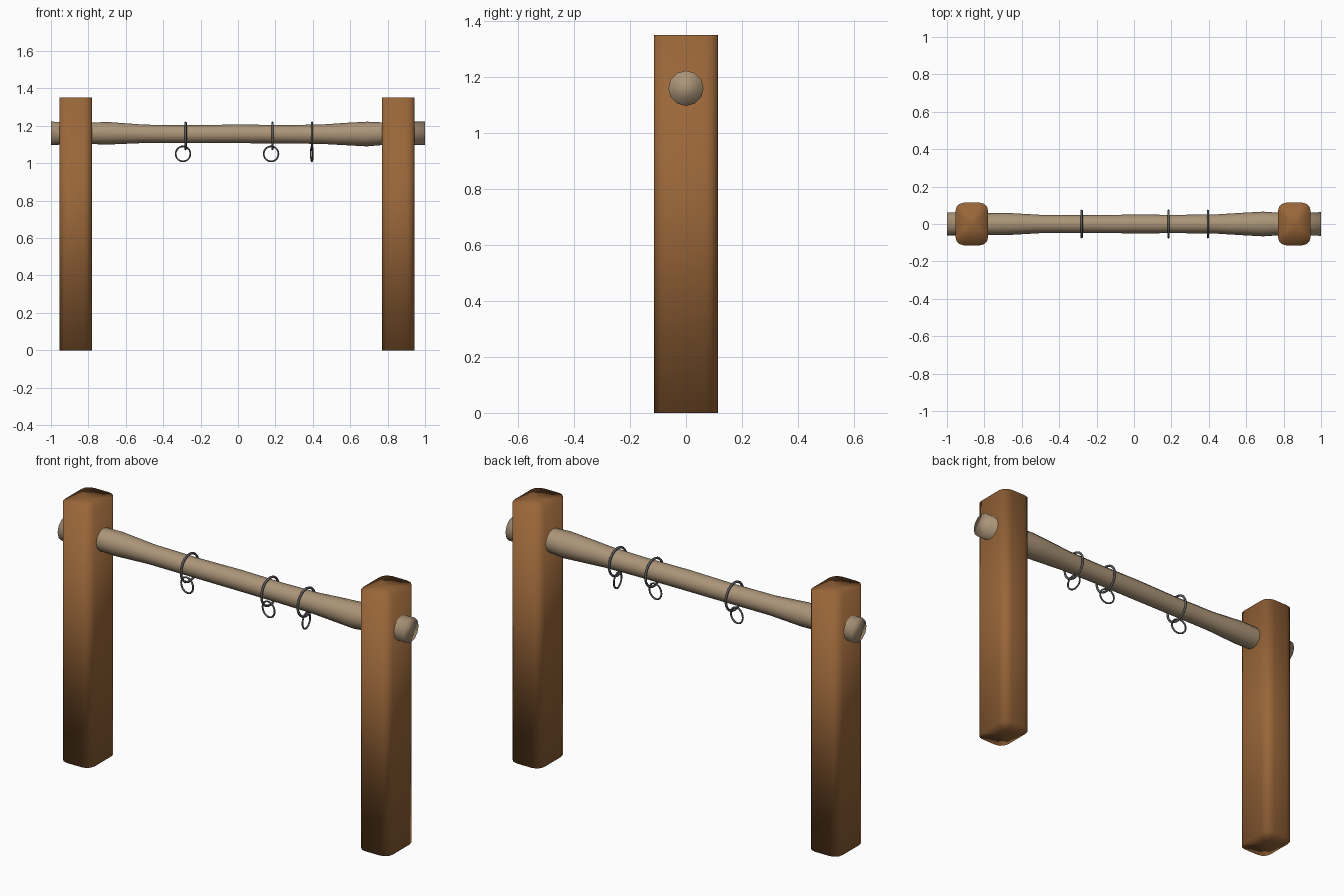
import bpy, bmesh, math
from mathutils import Matrix, Vector

old = bpy.data.objects.get("Cube")
if old:
    bpy.data.objects.remove(old, do_unlink=True)


def material(name, rgb):
    m = bpy.data.materials.new(name)
    m.use_nodes = True
    m.diffuse_color = (*rgb, 1)
    m.node_tree.nodes["Principled BSDF"].inputs["Base Color"].default_value = (*rgb, 1)
    return m


brown = material("brown wood", (0.32, 0.133, 0.041))
tan = material("pale wood", (0.41, 0.30, 0.19))
iron = material("dark iron", (0.10, 0.10, 0.10))


def finish(name, bm, mat):
    bmesh.ops.recalc_face_normals(bm, faces=bm.faces)
    for f in bm.faces:
        f.smooth = True
    me = bpy.data.meshes.new(name)
    bm.to_mesh(me)
    bm.free()
    me.materials.append(mat)
    ob = bpy.data.objects.new(name, me)
    bpy.context.collection.objects.link(ob)
    return ob


def post(name, x):
    # Square timber with rounded upright edges and softly shaded ends
    bm = bmesh.new()
    bmesh.ops.create_cube(bm, size=1, matrix=Matrix.Translation((x, 0, 0.675))
                          @ Matrix.Diagonal((0.175, 0.228, 1.35, 1)))
    upright = [e for e in bm.edges if abs(e.verts[0].co.z - e.verts[1].co.z) > 1]
    bmesh.ops.bevel(bm, geom=upright, offset=0.045, segments=3, profile=0.5,
                    affect='EDGES')
    caps = [f for f in bm.faces if len(f.verts) > 4]
    bmesh.ops.poke(bm, faces=caps)
    finish(name, bm, brown)


def ring(name, centre, major, minor, turn, segments=28, sides=8):
    # Torus whose axis is x before it is turned about z
    bm = bmesh.new()
    rows = []
    for i in range(segments):
        a = math.tau * i / segments
        row = []
        for j in range(sides):
            b = math.tau * j / sides
            r = major + minor * math.cos(b)
            row.append(bm.verts.new((minor * math.sin(b), r * math.cos(a), r * math.sin(a))))
        rows.append(row)
    for i in range(segments):
        p, q = rows[i], rows[(i + 1) % segments]
        for j in range(sides):
            k = (j + 1) % sides
            bm.faces.new((p[j], q[j], q[k], p[k]))
    bm.transform(Matrix.Translation(centre) @ Matrix.Rotation(math.radians(turn), 4, 'Z'))
    finish(name, bm, iron)


# Upright posts
post("right_post", -0.867)
post("left_post", 0.857)

# Uneven crossbar: station along x, radius, centre height
profile = [(-1, 0.062, 1.16), (-0.78, 0.058, 1.16), (-0.69, 0.06, 1.16),
           (-0.5, 0.049, 1.157), (-0.25, 0.048, 1.155), (0, 0.05, 1.157),
           (0.25, 0.049, 1.155), (0.45, 0.052, 1.155), (0.58, 0.06, 1.156),
           (0.69, 0.066, 1.156), (0.78, 0.06, 1.158), (1, 0.063, 1.16)]
SIDES = 12
bm = bmesh.new()
loops = []
for x, r, z in profile:
    loops.append([bm.verts.new((x, r * math.cos(math.tau * i / SIDES),
                                z + r * math.sin(math.tau * i / SIDES)))
                  for i in range(SIDES)])
for p, q in zip(loops, loops[1:]):
    for i in range(SIDES):
        k = (i + 1) % SIDES
        bm.faces.new((p[i], q[i], q[k], p[k]))
for end in (loops[0], loops[-1]):
    bm.faces.new(end)
finish("crossbar", bm, tan)

# Iron hoops round the bar, each with a small hanging ring
for n, (x, dx, turn) in enumerate([(-0.28, -0.014, 80), (0.185, -0.008, 80), (0.395, 0, 8)], 1):
    ring(f"hoop_{n}", Vector((x, 0, 1.146)), 0.071, 0.006, 0)
    ring(f"hanging_ring_{n}", Vector((x + dx, 0, 1.05)), 0.04, 0.0045, turn)
